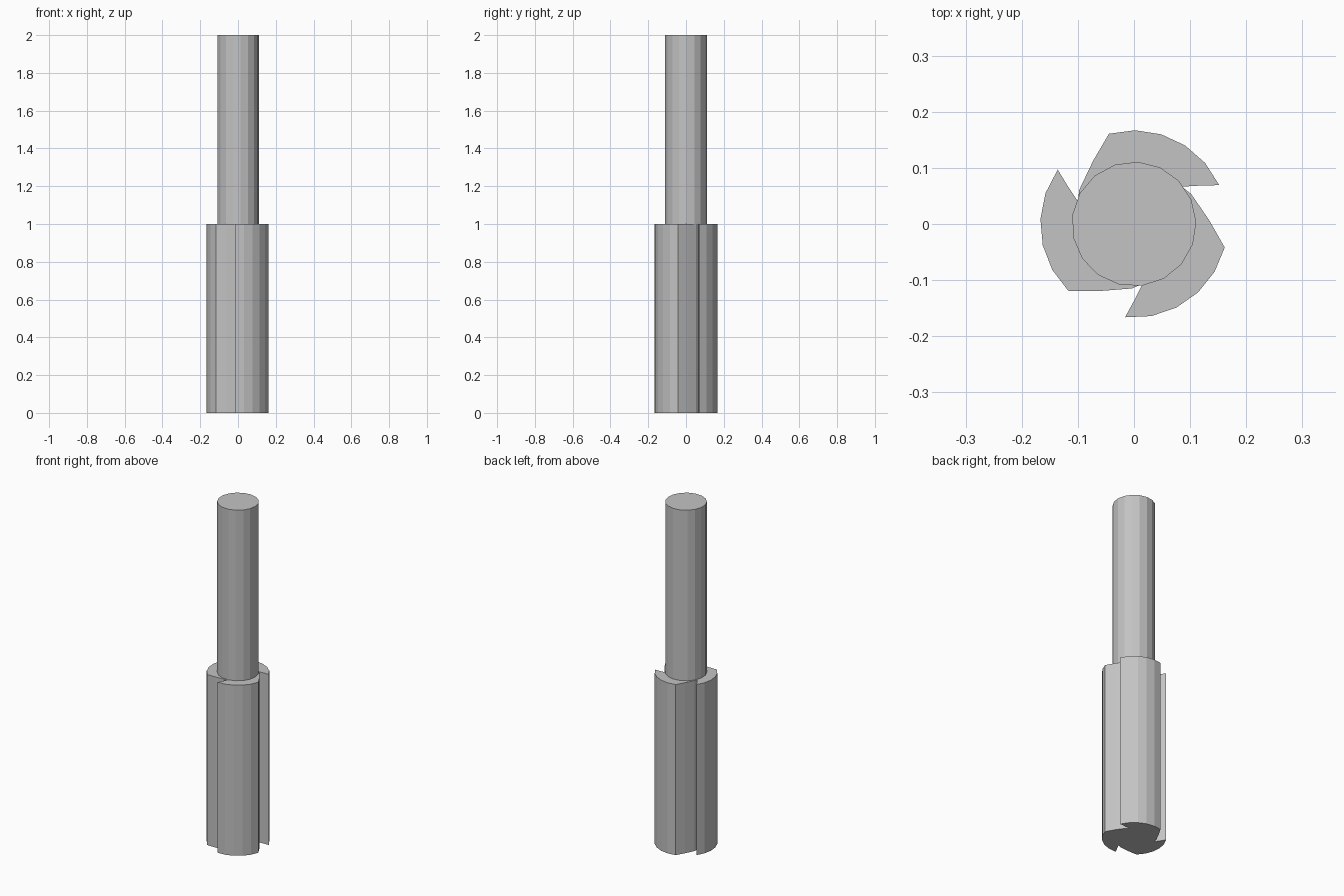
import bpy, bmesh
from math import cos, sin, radians

cube = bpy.data.objects.get("Cube")
if cube:
    bpy.data.objects.remove(cube, do_unlink=True)

# Single machined steel colour
steel = bpy.data.materials.new("steel grey")
steel.use_nodes = True
colour = (0.55, 0.55, 0.55, 1)
steel.diffuse_color = colour
steel.node_tree.nodes["Principled BSDF"].inputs["Base Color"].default_value = colour


def polar(radius, degrees):
    return radius * cos(radians(degrees)), radius * sin(radians(degrees))


def prism(name, outline, bottom, top):
    """Extrude a closed outline between two heights."""
    bm = bmesh.new()
    base = bm.faces.new([bm.verts.new((x, y, bottom)) for x, y in outline])
    side = bmesh.ops.extrude_face_region(bm, geom=[base], use_keep_orig=True)
    raised = [v for v in side["geom"] if isinstance(v, bmesh.types.BMVert)]
    bmesh.ops.translate(bm, verts=raised, vec=(0, 0, top - bottom))
    bmesh.ops.recalc_face_normals(bm, faces=bm.faces)
    mesh = bpy.data.meshes.new(name)
    bm.to_mesh(mesh)
    bm.free()
    mesh.materials.append(steel)
    obj = bpy.data.objects.new(name, mesh)
    bpy.context.collection.objects.link(obj)
    return obj


# Fluted cutting head: three lobes, each a faceted arc followed by a gullet
gullet = [(0.134, 123), (0.115, 148), (0.108, 158), (0.137, 150)]
outline = []
for lobe in range(3):
    turn = lobe * 120
    outline += [polar(0.167, 24.5 + turn + 16.2 * i) for i in range(6)]
    outline += [polar(r, a + turn) for r, a in gullet]
prism("cutting_head", outline, 0, 1)

# Plain round shank
sides = 17
prism("shank", [polar(0.111, 2 + 360 * i / sides) for i in range(sides)], 1, 2)
